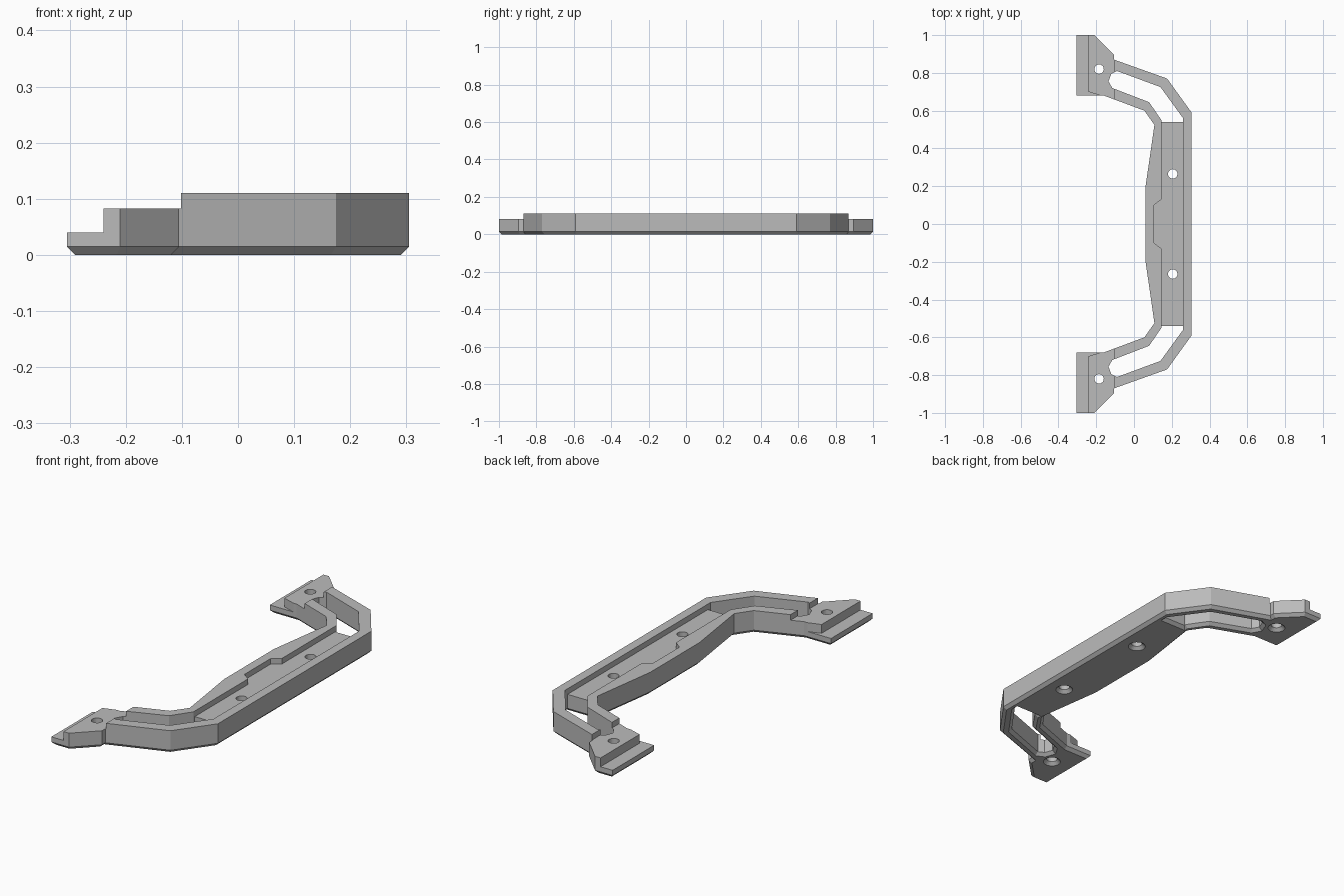
import bpy, bmesh, math
from mathutils import Vector

if "Cube" in bpy.data.objects:
    bpy.data.objects.remove(bpy.data.objects["Cube"], do_unlink=True)

TOP, STEP, LEDGE, CHAMFER = 0.11, 0.083, 0.04, 0.015

grey = bpy.data.materials.new("mid grey")
grey.use_nodes = True
grey.diffuse_color = (0.5, 0.5, 0.5, 1)
grey.node_tree.nodes["Principled BSDF"].inputs["Base Color"].default_value = (0.5, 0.5, 0.5, 1)


def offset(points, dist):
    """Mitred offset of a counter-clockwise outline; positive grows it."""
    result = []
    for i, p in enumerate(points):
        p = Vector(p)
        a = (p - Vector(points[i - 1])).normalized()
        b = (Vector(points[(i + 1) % len(points)]) - p).normalized()
        na, nb = Vector((a.y, -a.x)), Vector((b.y, -b.x))
        result.append(p + (na + nb) * dist / (1 + na.dot(nb)))
    return result


def loft(name, points, levels):
    """Solid through copies of an outline, each level being (height, offset)."""
    bm = bmesh.new()
    rings = [[bm.verts.new((p.x, p.y, z)) for p in offset(points, d)] for z, d in levels]
    n = len(points)
    for low, high in zip(rings, rings[1:]):
        for i in range(n):
            j = (i + 1) % n
            bm.faces.new((low[i], low[j], high[j], high[i]))
    bm.faces.new(rings[0][::-1])
    bm.faces.new(rings[-1])
    mesh = bpy.data.meshes.new(name)
    bm.to_mesh(mesh)
    bm.free()
    ob = bpy.data.objects.new(name, mesh)
    bpy.context.collection.objects.link(ob)
    return ob


def mirrored(points):
    return [(x, -y) for x, y in reversed(points)]


def cut(name, points, levels):
    cutter = loft(name, points, levels)
    cutter.hide_render = True
    cutter.hide_viewport = True
    cutter.display_type = 'WIRE'
    mod = handle.modifiers.new(name, 'BOOLEAN')
    mod.operation, mod.solver, mod.object = 'DIFFERENCE', 'EXACT', cutter
    return cutter


def cut_pair(name, points, levels):
    return [cut("left_" + name, points, levels), cut("right_" + name, mirrored(points), levels)]


def circle(x, y, r, n=24):
    return [(x + r * math.cos(i * math.tau / n), y + r * math.sin(i * math.tau / n)) for i in range(n)]


# Body with a chamfered underside
half = [(0.305, 0.59), (0.175, 0.77), (-0.105, 0.87), (-0.105, 0.895), (-0.21, 1), (-0.305, 1),
        (-0.305, 0.68), (-0.16, 0.68), (0.055, 0.60), (0.108, 0.525), (0.06, 0.19)]
handle = loft("bracket_handle", half + mirrored(half), [(0, -CHAMFER), (CHAMFER, 0), (TOP, 0)])
handle.data.materials.append(grey)
cutters = []

# Lowered feet and their outer ledges
foot = [(-0.102, 1.1), (-0.4, 1.1), (-0.4, 0.6), (-0.102, 0.6)]
cutters += cut_pair("foot_cutter", foot, [(STEP, 0), (0.2, 0)])
ledge = [(-0.24, 1.1), (-0.4, 1.1), (-0.4, 0.6), (-0.16, 0.6), (-0.16, 0.674), (-0.24, 0.70)]
cutters += cut_pair("ledge_cutter", ledge, [(LEDGE, 0), (0.2, 0)])

# Long recess with a notch in its inner wall
recess = [(0.26, 0.55), (0.145, 0.55), (0.145, 0.13), (0.105, 0.1)]
cutters.append(cut("recess_cutter", recess + mirrored(recess), [(STEP, 0), (0.2, 0)]))

# Through slots in both arms, flared below
slot = [(0.26, 0.56), (0.14, 0.725), (-0.09, 0.81), (-0.12, 0.795), (-0.135, 0.755),
        (-0.115, 0.72), (0.08, 0.645), (0.145, 0.55), (0.145, 0.54), (0.26, 0.54)]
cutters += cut_pair("slot_cutter", slot, [(-0.01, 0.025), (CHAMFER, 0), (0.2, 0)])

# Screw holes, countersunk below
for x, y in [(-0.185, 0.82), (0.205, 0.265)]:
    cutters += cut_pair("hole_cutter", circle(x, y, 0.025), [(-0.01, 0.025), (CHAMFER, 0), (0.2, 0)])

# Apply the cuts and drop the helpers
bpy.context.view_layer.update()
graph = bpy.context.evaluated_depsgraph_get()
mesh = bpy.data.meshes.new_from_object(handle.evaluated_get(graph))
handle.modifiers.clear()
handle.data = mesh
mesh.materials.clear()
mesh.materials.append(grey)
for polygon in mesh.polygons:
    polygon.material_index = 0
for cutter in cutters:
    bpy.data.objects.remove(cutter, do_unlink=True)
